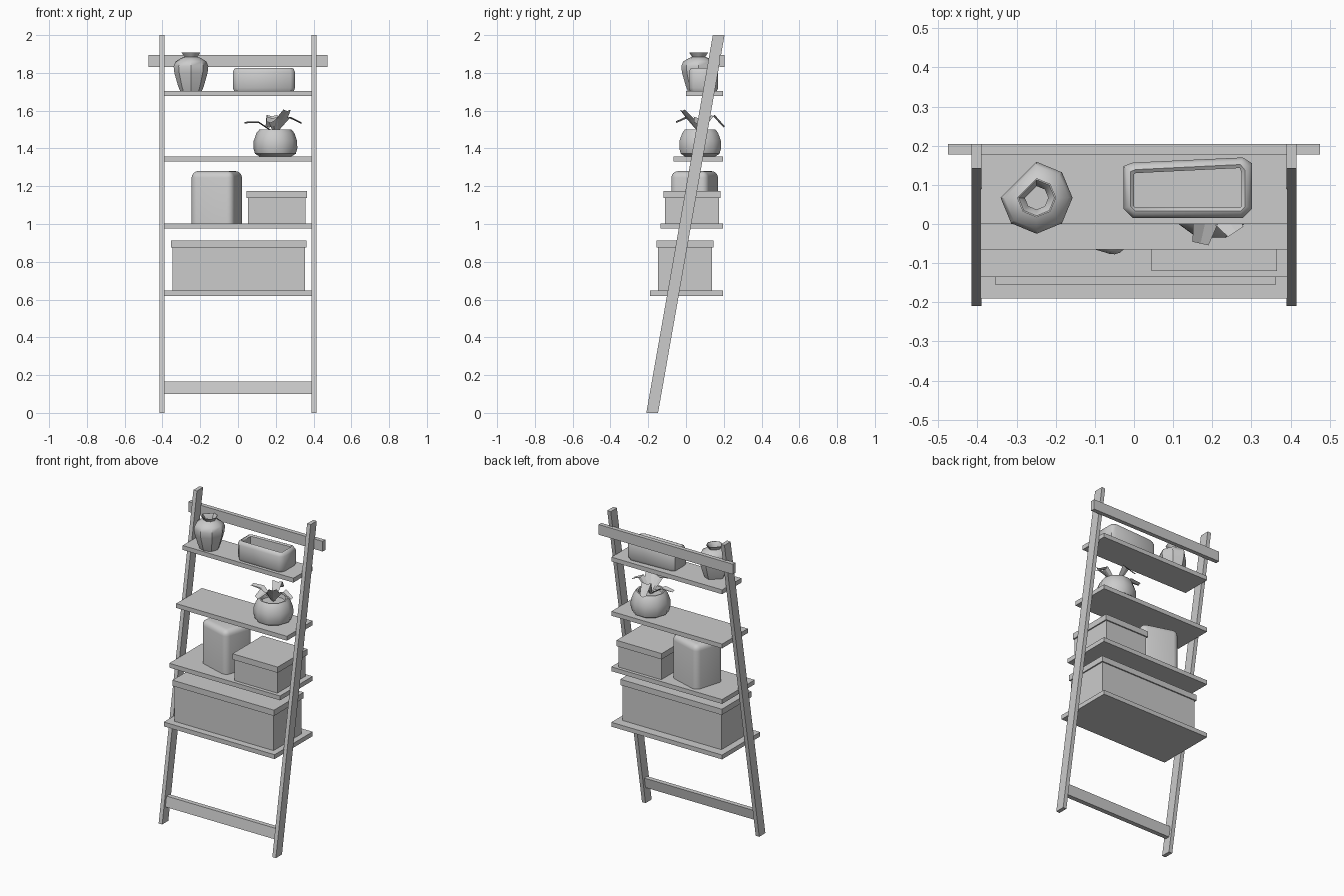
import bpy, bmesh, math
from mathutils import Vector, Matrix

if "Cube" in bpy.data.objects:
    bpy.data.objects.remove(bpy.data.objects["Cube"], do_unlink=True)

grey = bpy.data.materials.new("plain grey")
grey.use_nodes = True
grey.diffuse_color = (0.6, 0.6, 0.6, 1)
grey.node_tree.nodes["Principled BSDF"].inputs["Base Color"].default_value = (0.6, 0.6, 0.6, 1)


def add_object(name, bm, smooth=None):
    bmesh.ops.recalc_face_normals(bm, faces=bm.faces)
    mesh = bpy.data.meshes.new(name)
    bm.to_mesh(mesh)
    bm.free()
    mesh.materials.append(grey)
    ob = bpy.data.objects.new(name, mesh)
    bpy.context.collection.objects.link(ob)
    if smooth:
        bpy.ops.object.select_all(action="DESELECT")
        ob.select_set(True)
        bpy.context.view_layer.objects.active = ob
        bpy.ops.object.shade_smooth_by_angle(angle=math.radians(smooth))
    return ob


def box(name, x, y, z):
    """Box from (low, high) pairs on each axis."""
    bm = bmesh.new()
    bmesh.ops.create_cube(bm, size=1)
    for v in bm.verts:
        v.co = [r[0] if c < 0 else r[1] for c, r in zip(v.co, (x, y, z))]
    return add_object(name, bm)


def loft(bm, rings, cap_end=True):
    """Skin a list of matching closed rings, capping the ends."""
    loops = [[bm.verts.new(p) for p in ring] for ring in rings]
    for a, b in zip(loops, loops[1:]):
        for i in range(len(a)):
            j = (i + 1) % len(a)
            bm.faces.new((a[i], a[j], b[j], b[i]))
    bm.faces.new(loops[0])
    if cap_end:
        bm.faces.new(loops[-1])


def lathe(name, centre, angles, profile, smooth):
    """Vessel turned through the given angles from (radius, height) pairs."""
    rings = [[(centre[0] + r * math.cos(math.radians(a)),
               centre[1] + r * math.sin(math.radians(a)), z) for a in angles]
             for r, z in profile]
    bm = bmesh.new()
    loft(bm, rings)
    return add_object(name, bm, smooth)


# Leaning side rails, cut level at both ends
LEAN = 0.352 / 2
for side, name in ((-1, "right_rail"), (1, "left_rail")):
    rail = box(name, sorted((side * 0.39, side * 0.415)), (-0.21, -0.148), (0, 2))
    for v in rail.data.vertices:
        v.co.y += LEAN * v.co.z

# Cross bars
bar = box("bottom_bar", (-0.39, 0.39), (-0.195, -0.165), (0.1, 0.165))
for v in bar.data.vertices:
    v.co.y += LEAN * v.co.z
box("top_bar", (-0.475, 0.475), (0.178, 0.205), (1.83, 1.895))

# Shelves, deeper towards the floor
for i, (front, z) in enumerate(((-0.19, 0.62), (-0.135, 0.975), (-0.065, 1.33), (0.0, 1.677))):
    box(f"shelf_{i + 1}", (-0.392, 0.392), (front, 0.195), (z, z + 0.028))


# Storage boxes with overhanging lids
def storage_box(name, x, y, z, lid):
    e = 0.008
    box(name + "_body", (x[0] + e, x[1] - e), (y[0] + e, y[1] - e), (z[0], z[1] - lid))
    box(name + "_lid", x, y, (z[1] - lid, z[1]))


storage_box("large_box", (-0.355, 0.363), (-0.155, 0.145), (0.645, 0.912), 0.037)
storage_box("small_box", (0.045, 0.365), (-0.12, 0.182), (1.0, 1.175), 0.037)

# Rounded canister, turned on its shelf
bm = bmesh.new()
bmesh.ops.create_cube(bm, size=1)
bmesh.ops.scale(bm, vec=(0.235, 0.205, 0.278), verts=bm.verts)
edges = [e for e in bm.edges if max(v.co.z for v in e.verts) > 0]
bmesh.ops.bevel(bm, geom=edges, offset=0.035, segments=4, profile=0.5, affect="EDGES")
bmesh.ops.transform(bm, verts=bm.verts, matrix=Matrix.Translation((-0.112, 0.046, 1.141))
                    @ Matrix.Rotation(math.radians(-17), 4, "Z"))
add_object("canister", bm, 40)


# Open tray with cut corners, its back edge slightly askew
def tray_ring(inset, z, cut):
    x0, x1, y0, y1 = -0.027 + inset, 0.302 - inset, 0.015 + inset, 0.155 - inset
    return [(x0 + cut, y0, z), (x1 - cut, y0, z), (x1, y0 + cut, z),
            (x1, y1, z), (x1 - cut, y1 + 0.015, z), (x0 + cut, y1 + 0.002, z),
            (x0, y1 - cut * 0.3, z), (x0, y0 + cut, z)]


bm = bmesh.new()
loft(bm, [tray_ring(0.006, 1.705, 0.022), tray_ring(0, 1.72, 0.024), tray_ring(0, 1.805, 0.024),
          tray_ring(0.008, 1.822, 0.02), tray_ring(0.018, 1.827, 0.012),
          tray_ring(0.027, 1.82, 0.004), tray_ring(0.027, 1.725, 0.004)])
add_object("tray", bm, 50)

# Faceted vase, one corner flattened
lathe("vase", (-0.249, 0.067), [a for a in range(0, 360, 45) if a != 135],
      [(0.058, 1.705), (0.068, 1.73), (0.088, 1.8), (0.092, 1.835), (0.082, 1.86),
       (0.052, 1.878), (0.035, 1.885), (0.05, 1.908), (0.046, 1.908), (0.03, 1.885),
       (0.03, 1.78)], 40)

# Plant pot filled with soil
POT = Vector((0.198, 0.075, 0))
lathe("plant_pot", POT, range(0, 360, 36),
      [(0.085, 1.358), (0.108, 1.372), (0.116, 1.4), (0.115, 1.44), (0.1, 1.482),
       (0.085, 1.5), (0.075, 1.498), (0.07, 1.475)], 40)

# Arching blunt leaves: tip position, height of the arch, half width
LEAVES = [((0.17, -0.05, 1.535), 1.56, 0.032), ((0.26, -0.02, 1.598), 1.55, 0.036),
          ((0.335, 0.06, 1.53), 1.56, 0.026), ((0.035, 0.085, 1.533), 1.535, 0.026),
          ((0.165, 0.2, 1.51), 1.57, 0.03)]
bm = bmesh.new()
for tip, arch, half in LEAVES:
    tip = Vector(tip)
    base = POT + Vector((0, 0, 1.475))
    out = Vector((tip.x - base.x, tip.y - base.y, 0))
    across = Vector((-out.y, out.x, 0)).normalized()
    knee = base + out * 0.55
    knee.z = arch
    rows = []
    for point, width in ((base, 0.3), (base.lerp(knee, 0.5), 0.7), (knee, 1), (tip, 0.65)):
        fold = Vector((0, 0, 0.008))
        rows.append([bm.verts.new(p) for p in
                     (point - across * half * width + fold, point,
                      point + across * half * width + fold)])
    for a, b in zip(rows, rows[1:]):
        for i in range(2):
            bm.faces.new((a[i], a[i + 1], b[i + 1], b[i]))
add_object("plant_leaves", bm)
